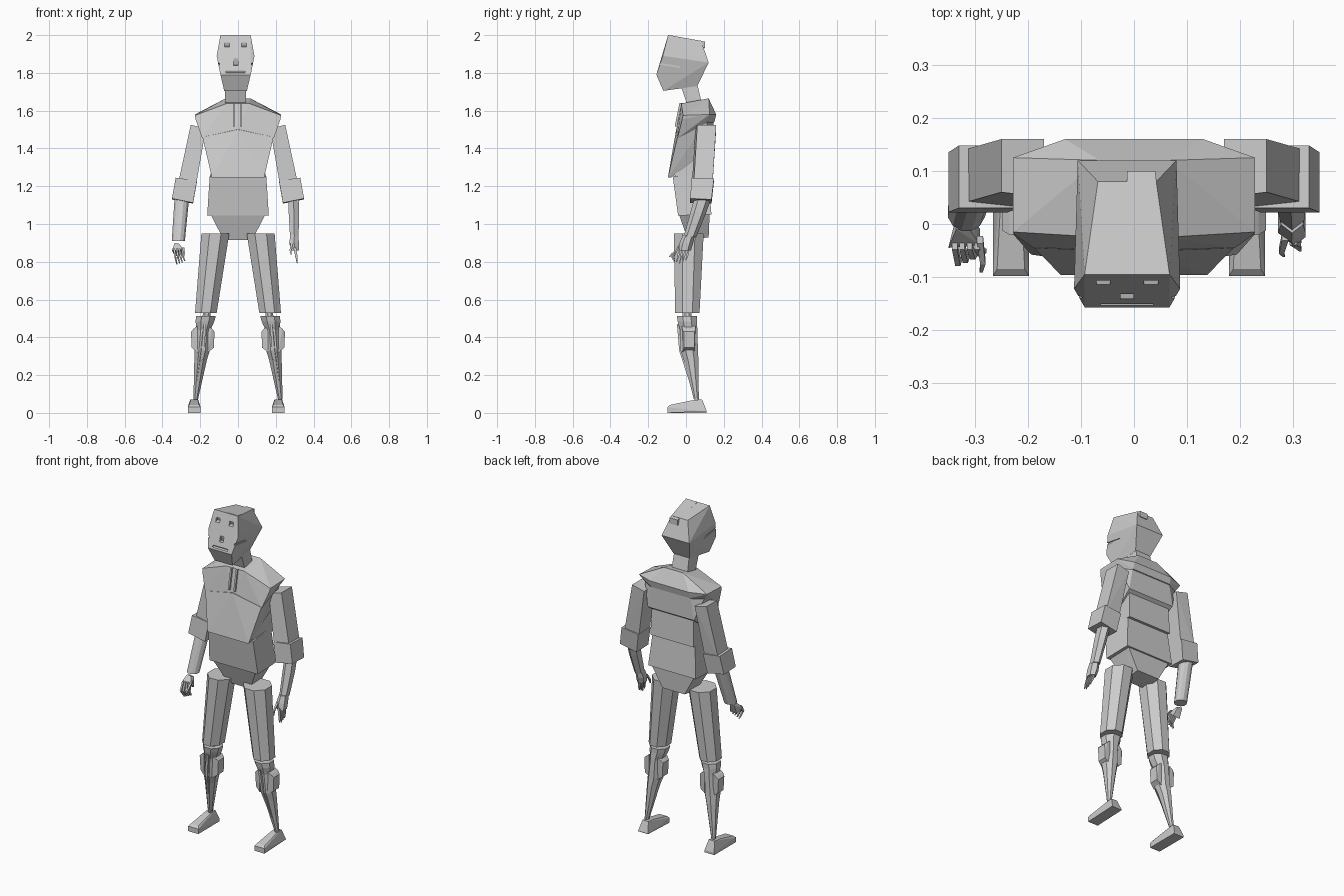
import bpy, bmesh, math
from mathutils import Vector

grey = bpy.data.materials.new("light_grey")
grey.diffuse_color = (0.6, 0.6, 0.6, 1)
CX = -0.013  # head and neck sit slightly off centre


def finish(name, bm):
    bmesh.ops.recalc_face_normals(bm, faces=bm.faces)
    me = bpy.data.meshes.new(name)
    bm.to_mesh(me)
    bm.free()
    me.materials.append(grey)
    ob = bpy.data.objects.new(name, me)
    bpy.context.collection.objects.link(ob)
    return ob


def hull(name, pts, sym=False, cx=0.0):
    """Faceted convex block; sym mirrors the points about x = cx."""
    bm = bmesh.new()
    for x, y, z in pts:
        bm.verts.new((cx + x, y, z))
        if sym and x:
            bm.verts.new((cx - x, y, z))
    res = bmesh.ops.convex_hull(bm, input=bm.verts)
    loose = {g for g in res["geom_interior"] if isinstance(g, bmesh.types.BMVert)}
    bmesh.ops.delete(bm, geom=list(loose), context='VERTS')
    bmesh.ops.dissolve_limit(bm, angle_limit=math.radians(3), verts=bm.verts, edges=bm.edges)
    return finish(name, bm)


def loft(name, rings, n=8, turn=0.5):
    """Stack of horizontal n-gons given as (x, y, z, rx, ry)."""
    bm = bmesh.new()
    loops = []
    for x, y, z, rx, ry in rings:
        ang = [(i + turn) * math.tau / n for i in range(n)]
        loops.append([bm.verts.new((x + rx * math.cos(a), y + ry * math.sin(a), z)) for a in ang])
    for a, b in zip(loops, loops[1:]):
        for i in range(n):
            bm.faces.new((a[i], a[(i + 1) % n], b[(i + 1) % n], b[i]))
    bm.faces.new(loops[0])
    bm.faces.new(loops[-1])
    return finish(name, bm)


def box(name, c, s, tilt=0.0):
    bm = bmesh.new()
    bmesh.ops.create_cube(bm, size=1)
    for v in bm.verts:
        v.co = Vector((v.co.x * s[0], v.co.y * s[1], v.co.z * s[2]))
    ob = finish(name, bm)
    ob.location = c
    ob.rotation_euler.x = tilt
    return ob


# Head with cut eyes, nose and mouth
head = hull("head", [(.08, -.095, 2), (.055, .08, 1.97), (.1, -.122, 1.89), (.093, .12, 1.855),
                     (.08, -.157, 1.79), (.06, -.12, 1.705), (.052, .06, 1.73)], True, CX)
cuts = [("eye_cutter", (CX - .045, -.107, 1.95), (.026, .02, .022)),
        ("eye_cutter", (CX + .045, -.107, 1.95), (.026, .02, .022)),
        ("nose_cutter", (CX, -.136, 1.855), (.024, .02, .036)),
        ("mouth_cutter", (CX, -.153, 1.806), (.1, .02, .01)),
        ("cheek_cutter", (CX + .105, -.09, 1.84), (.04, .12, .01)),
        ("cheek_cutter", (CX - .105, -.09, 1.84), (.04, .12, .01))]
for name, c, s in cuts:
    cutter = box(name, c, s, 0.28 if "cheek" not in name else -0.15)
    cutter.hide_render = True
    cutter.hide_viewport = True
    mod = head.modifiers.new(name, 'BOOLEAN')
    mod.operation = 'DIFFERENCE'
    mod.object = cutter
# Thin crown panel on one half of the head
hull("crown_panel", [(CX, -.088, 2), (.062, -.088, 2), (CX, .1, 1.965), (.04, .1, 1.965),
                     (CX, -.088, 1.99), (.062, -.088, 1.99), (CX, .1, 1.93), (.04, .1, 1.93)])

hull("neck", [(.055, -.03, 1.74), (.05, .06, 1.74), (.055, .01, 1.62), (.055, .088, 1.62)], True, CX)

# Torso: yoke, wedge chest, back plate, waist, pelvis
hull("shoulder_yoke", [(.06, -.025, 1.638), (.065, .12, 1.665), (.228, .125, 1.58), (.228, -.015, 1.575),
                       (.13, .16, 1.58), (.225, -.02, 1.555), (.19, -.045, 1.455), (0, -.05, 1.505),
                       (.19, .1, 1.52), (.13, .15, 1.54)], True)
hull("chest", [(.188, -.045, 1.46), (0, -.052, 1.5), (.138, -.096, 1.245), (.2, .11, 1.54),
               (.13, .145, 1.55), (.155, .145, 1.41), (.135, -.08, 1.245)], True)
hull("back_plate", [(.13, -.04, 1.4), (.14, .125, 1.43), (.14, -.06, 1.25), (.145, .135, 1.24)], True)
hull("waist", [(.15, -.07, 1.25), (.14, .115, 1.27), (.163, -.042, 1.045), (.16, .135, 1.05)], True)
hull("pelvis", [(.142, -.035, 1.045), (.142, .125, 1.05), (.075, .01, .915), (.075, .12, .93)], True)
# Neck strap
for x in (-.027, .01):
    hull("neck_strap", [(x, -.035, 1.64), (x + .01, -.035, 1.64), (x, -.06, 1.515), (x + .01, -.06, 1.515),
                        (x, 0, 1.64), (x + .01, 0, 1.64), (x, -.04, 1.515), (x + .01, -.04, 1.515)])

for s, side in ((-1, "left"), (1, "right")):
    def sx(pts):
        return [(s * p[0],) + tuple(p[1:]) for p in pts]

    # Upper arm and elbow block
    hull(side + "_upper_arm", sx([(.25, .06, 1.525), (.25, .16, 1.525), (.17, .05, 1.505), (.17, .16, 1.505),
                                  (.32, .04, 1.2), (.32, .14, 1.2), (.225, .03, 1.19), (.225, .135, 1.19)]))
    hull(side + "_elbow_block", sx([(.33, .03, 1.245), (.33, .148, 1.24), (.217, .03, 1.23), (.217, .148, 1.225),
                                    (.35, .022, 1.135), (.35, .135, 1.13), (.238, .022, 1.112),
                                    (.238, .135, 1.108)]))
    # Thigh, knee pin, shin
    loft(side + "_thigh", [(s * .12, .015, .95, .08, .085), (s * .17, .007, .53, .062, .07)])
    loft(side + "_knee_pin", [(s * .165, .005, .54, .022, .025), (s * .168, .005, .49, .022, .025)])
    loft(side + "_shin", [(s * .17, .005, .512, .056, .058), (s * .175, .007, .485, .054, .055),
                          (s * .182, .014, .44, .04, .05), (s * .19, .017, .33, .044, .05),
                          (s * .198, .027, .28, .036, .042), (s * .224, .055, .07, .013, .014)])
    # Shin guards on both sides and a front ridge
    for x0, d in ((.225, 1), (.148, -1)):
        hull(side + "_shin_guard", sx([(x0 + d * a, y, z) for a, y, z in (
            (-.01, -.02, .46), (-.01, .05, .46), (.01, -.02, .445), (.01, .05, .445),
            (.024, -.012, .43), (.024, .045, .43), (.02, -.01, .345), (.02, .045, .345),
            (-.012, -.02, .32), (-.012, .045, .32))]))
    hull(side + "_shin_ridge", sx([(.168, -.048, .47), (.182, -.048, .47), (.18, -.036, .33), (.194, -.036, .33),
                                   (.222, .038, .1), (.226, .038, .1), (.175, .01, .45), (.222, .055, .1)]))
    # Foot: sole and wedge upper
    fx = .232 if s < 0 else .213
    hull(side + "_foot", [(s * fx + x, y, z) for h in (-1, 1) for x, y, z in (
        (h * .034, -.098, 0), (h * .034, .108, .008 * (s > 0)), (h * .034, -.098, .03), (h * .032, .108, .014),
        (h * .026, -.085, .042), (h * .02, .03, .066), (h * .02, .085, .072))])

# Plain round forearm with a closed hand
loft("left_forearm", [(-.297, .09, 1.14, .04, .042), (-.316, .022, .91, .036, .036)], 12)
hull("left_palm", [(-.335, -.01, .9), (-.31, -.01, .895), (-.335, .015, .89), (-.305, .015, .885),
                   (-.35, -.045, .86), (-.29, -.04, .865), (-.335, -.01, .83), (-.29, -.01, .835)])
for i in range(4):
    x = -.338 + i * .014
    loft("left_finger", [(x, -.04, .87, .007, .012), (x + .006, -.072 + i * .006, .825, .007, .01),
                         (x + .015, -.05, .785 + .006 * i, .004, .006)], 4)
loft("left_thumb", [(-.29, -.03, .875, .008, .01), (-.285, -.07, .845, .007, .009),
                    (-.288, -.088, .825, .004, .005)], 4)

# Slim mechanical forearm with a pointed open hand
loft("right_forearm", [(.293, .09, 1.14, .032, .045), (.296, .065, 1.06, .032, .042),
                       (.298, .02, .93, .026, .034)], 6)
loft("right_palm", [(.298, .015, .94, .024, .032), (.297, .002, .9, .03, .036),
                    (.302, -.008, .86, .024, .034)], 6)
for i in range(4):
    y = -.034 + i * .016
    loft("right_finger", [(.3, y, .875, .01, .008), (.308, y - .006, .835, .009, .007),
                          (.314, y - .016, .79 + .008 * abs(i - 1), .003, .003)], 4)
loft("right_thumb", [(.285, -.025, .9, .009, .009), (.278, -.05, .86, .007, .008),
                     (.282, -.06, .835, .003, .003)], 4)
